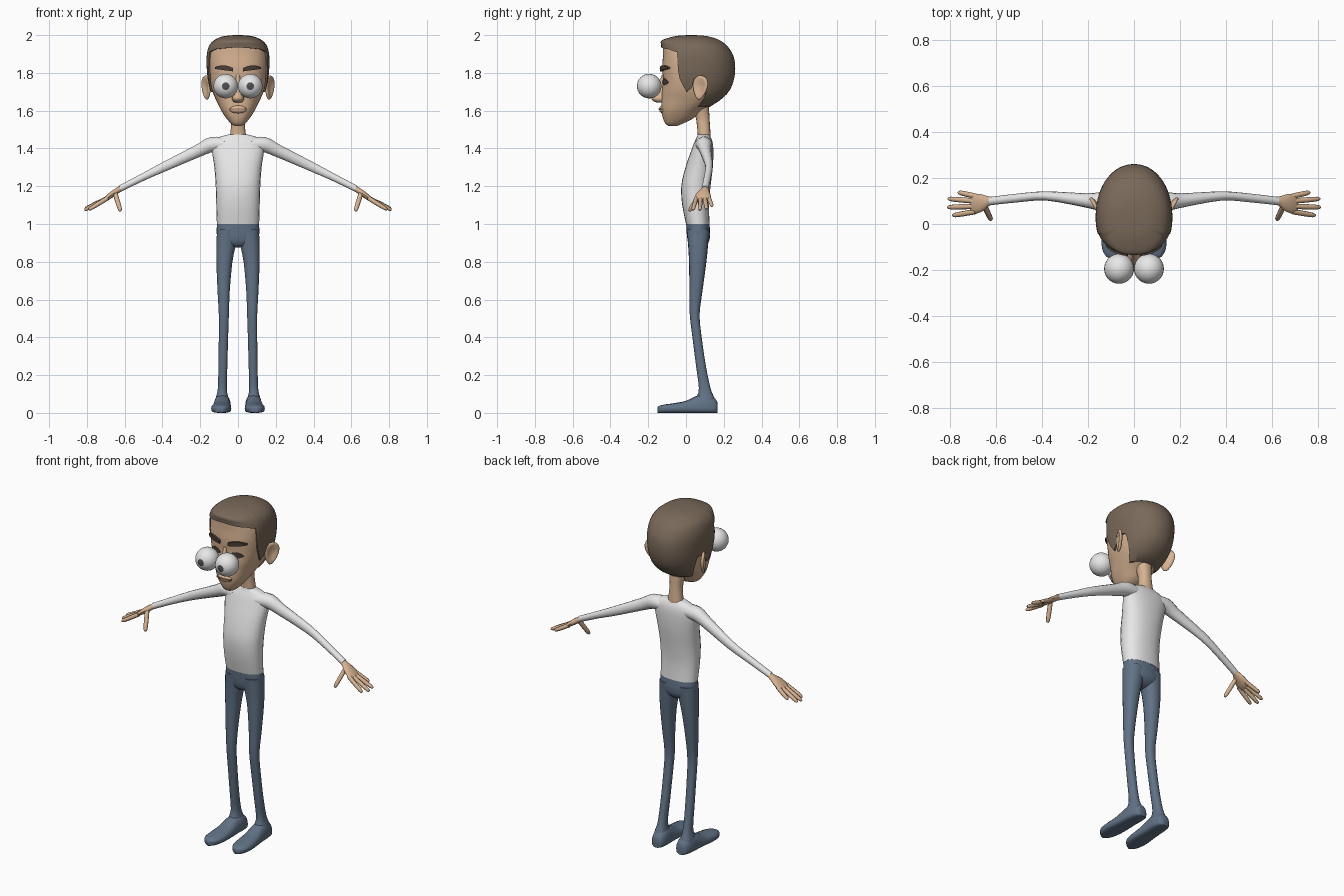
import bpy, bmesh, math
from mathutils import Vector, Matrix

cube = bpy.data.objects.get("Cube")
if cube:
    bpy.data.objects.remove(cube, do_unlink=True)


def material(name, *rgb):
    m = bpy.data.materials.new(name)
    m.use_nodes = True
    m.diffuse_color = (*rgb, 1)
    m.node_tree.nodes["Principled BSDF"].inputs["Base Color"].default_value = (*rgb, 1)
    return m


SKIN = material("skin", .68, .45, .29)
SHIRT = material("white_shirt", .8, .8, .8)
PANTS = material("blue_grey_trousers", .12, .17, .24)
HAIR = material("brown_hair", .19, .14, .10)
BROW = material("dark_brown", .07, .05, .04)
LIPS = material("lip_brown", .38, .22, .14)
IRIS = material("dark_grey_iris", .08, .08, .08)


def finish(name, bm, *mats, angle=50):
    bmesh.ops.recalc_face_normals(bm, faces=bm.faces)
    mesh = bpy.data.meshes.new(name)
    bm.to_mesh(mesh)
    bm.free()
    for m in mats:
        mesh.materials.append(m)
    ob = bpy.data.objects.new(name, mesh)
    bpy.context.collection.objects.link(ob)
    bpy.ops.object.select_all(action="DESELECT")
    ob.select_set(True)
    bpy.context.view_layer.objects.active = ob
    bpy.ops.object.shade_smooth_by_angle(angle=math.radians(angle))
    return ob


def loft(name, rings, mat, caps=(True, True), angle=50):
    bm = bmesh.new()
    rows = [[bm.verts.new(p) for p in r] for r in rings]
    n = len(rows[0])
    for a, b in zip(rows, rows[1:]):
        for i in range(n):
            j = (i + 1) % n
            bm.faces.new((a[i], a[j], b[j], b[i]))
    for use, row in zip(caps, (rows[0], rows[-1])):
        if use:
            bm.faces.new(row)
    return finish(name, bm, mat, angle=angle)


def smooth_rows(rows, k=3):
    """Catmull-Rom resampling of a list of number tuples."""
    p = [Vector(r) for r in rows]
    out = []
    for i in range(len(p) - 1):
        a, b, c, d = p[max(i - 1, 0)], p[i], p[i + 1], p[min(i + 2, len(p) - 1)]
        for s in range(k):
            t = s / k
            out.append(b + (c - a) * (t / 2) + (a * 2 - b * 5 + c * 4 - d) * (t * t / 2)
                       + (b * 3 - a - c * 3 + d) * (t ** 3 / 2))
    return out + [p[-1]]


def spow(v, e):
    return math.copysign(abs(v) ** e, v)


def section(row, a, n_front=2.3, n_back=2.3, mid=None, grow=0):
    """Point on a level section (z, half width, front y, back y, centre x); angle 0 faces front."""
    z, w, f, b, cx = row
    c = (f + b) / 2 if mid is None else min(mid, (f + b) / 2)
    front = math.cos(a) >= 0
    e = 2 / (n_front if front else n_back)
    depth = (c - f if front else b - c) + grow
    return Vector((cx + (w + grow) * spow(math.sin(a), e), c - depth * spow(math.cos(a), e), z))


def body(name, rows, mat, sides=24):
    rings = [[section(r, math.tau * i / sides) for i in range(sides)] for r in smooth_rows(rows)]
    return loft(name, rings, mat)


def tube(name, path, mat, s=1, sides=14, k=3):
    """Limb along (x, y, z, radius across y, radius in the other direction)."""
    pts = smooth_rows(path, k)
    pos = [Vector((p[0] * s, p[1], p[2])) for p in pts]
    rings = []
    for i, p in enumerate(pts):
        t = (pos[min(i + 1, len(pos) - 1)] - pos[max(i - 1, 0)]).normalized()
        v = t.cross(Vector((0, 1, 0))).normalized()
        u = v.cross(t)
        rings.append([pos[i] + u * (p[3] * math.cos(a)) + v * (p[4] * math.sin(a))
                      for a in (math.tau * j / sides for j in range(sides))])
    return loft(name, rings, mat)


def finger(name, a, b, r, s):
    a, b = Vector(a), Vector(b)
    steps = ((0, r), (.5, r), (.9, r * .85), (1, r * .35))
    return tube(name, [(*a.lerp(b, t), q, q) for t, q in steps], SKIN, s, 8, 2)


# Torso, pelvis and neck
body("shirt_torso", [(1.0, .112, 0, .125, 0), (1.1, .115, -.02, .122, 0), (1.2, .118, -.025, .13, 0),
                     (1.3, .125, -.003, .142, 0), (1.39, .138, .028, .145, 0), (1.435, .135, .045, .14, 0),
                     (1.46, .10, .057, .13, 0), (1.475, .045, .062, .122, 0)], SHIRT)
body("trouser_pelvis", [(1.0, .111, .001, .124, 0), (.95, .113, .004, .128, 0), (.91, .10, .01, .122, 0),
                        (.885, .06, .025, .10, 0), (.875, .02, .05, .08, 0)], PANTS)
body("neck", [(1.44, .045, .065, .13, 0), (1.475, .042, .062, .13, 0), (1.52, .037, .058, .127, 0),
              (1.57, .036, .05, .124, 0), (1.65, .05, .02, .12, 0)], SKIN, 18)

# Head surface shared by the face and the hair
HEAD = smooth_rows([(1.518, .015, -.09, -.05, 0), (1.53, .036, -.108, -.02, 0), (1.56, .062, -.122, .04, 0),
                    (1.6, .088, -.13, .085, 0), (1.65, .113, -.13, .165, 0), (1.7, .135, -.127, .218, 0),
                    (1.76, .15, -.122, .244, 0), (1.83, .157, -.126, .252, 0), (1.89, .157, -.122, .242, 0),
                    (1.94, .146, -.122, .212, 0), (1.97, .122, -.122, .175, 0), (1.988, .088, -.075, .13, 0),
                    (1.997, .05, -.03, .085, 0), (2.0, .005, .025, .035, 0)])


def head_row(z):
    for a, b in zip(HEAD, HEAD[1:]):
        if z <= b[0]:
            return a.lerp(b, (z - a[0]) / max(b[0] - a[0], 1e-6))
    return HEAD[-1]


def head_point(row, a, grow=0):
    return section(row, a, 2.5, 2.1, .03, grow)


loft("head", [[head_point(r, math.tau * i / 48) for i in range(48)] for r in HEAD if r[0] < 1.95], SKIN)

# Hair cap with fringe, sideburns and nape following a hairline
HAIRLINE = [(0, 1.935), (45, 1.925), (66, 1.91), (70, 1.78), (84, 1.70), (90, 1.72),
            (93, 1.77), (110, 1.76), (115, 1.65), (123, 1.62), (180, 1.62)]


def hairline(deg):
    deg = min(deg, 360 - deg)
    for (a, za), (b, zb) in zip(HAIRLINE, HAIRLINE[1:]):
        if deg <= b:
            return za + (zb - za) * (deg - a) / (b - a)


angles = range(0, 360, 3)
hair = []
for i in range(1, 23):
    t = (i / 22) ** 2
    hair.append([head_point(head_row(2 - (2 - hairline(d)) * t), math.radians(d), .009) for d in angles])
hair.append([head_point(head_row(hairline(d)), math.radians(d), -.012) for d in angles])
loft("hair", hair, HAIR, (True, False), 40)


# Details laid on the face
def face_y(x, z):
    _, w, f, b, _ = head_row(z)
    c = min(.03, (f + b) / 2)
    return c - (c - f) * max(0, 1 - abs(x / w) ** 2.5) ** .4


def face_strip(name, top, bottom, x0, x1, mat, out=.006, steps=10):
    rings = []
    for i in range(steps + 1):
        t = i / steps
        x = x0 + (x1 - x0) * t
        zs = (bottom(t), top(t))
        rings.append([(x, face_y(x, z) - d, z) for z, d in ((zs[0], -.004), (zs[0], out), (zs[1], out), (zs[1], -.004))])
    return loft(name, rings, mat, angle=30)


def ball(name, centre, scale, mats, rot=None, shape=None, paint=None, seg=24, ring=20):
    bm = bmesh.new()
    bmesh.ops.create_uvsphere(bm, u_segments=seg, v_segments=ring, radius=1)
    bmesh.ops.rotate(bm, verts=bm.verts, matrix=Matrix.Rotation(math.pi / 2, 3, "X"))
    for f in bm.faces:
        f.material_index = int(bool(paint and paint(f.calc_center_median())))
    for v in bm.verts:
        if shape:
            shape(v)
        v.co = Vector(c * k for c, k in zip(v.co, scale))
        v.co = (rot @ v.co if rot else v.co) + Vector(centre)
    return finish(name, bm, *mats, angle=60)


body("nose", [(1.79, .012, -.128, -.09, 0), (1.73, .014, -.15, -.09, 0), (1.69, .024, -.174, -.09, 0),
              (1.665, .032, -.184, -.09, 0), (1.648, .024, -.168, -.09, 0), (1.642, .01, -.145, -.1, 0)], SKIN, 16)
ball("lips", (0, -.122, 1.607), (.045, .02, .022), [SKIN])
face_strip("mouth_line", lambda t: 1.611, lambda t: 1.605, -.046, .046, LIPS, .015)

for s, side in ((1, "left"), (-1, "right")):
    # Eyes, sockets and brows
    ball(side + "_eye", (.065 * s, -.195, 1.73), (.065,) * 3, [SHIRT, IRIS], paint=lambda c: c.y < -.955)
    arch = lambda t: .022 * math.sin(math.pi * t) ** .7
    face_strip(side + "_eye_socket", lambda t: 1.75 + arch(t), lambda t: 1.748 - arch(t) * .5,
               .03 * s, .105 * s, BROW, .003)
    face_strip(side + "_brow", lambda t: 1.826 + .014 * math.sin(math.pi * t * .9),
               lambda t: 1.808 + .013 * t, .027 * s, .122 * s, BROW, .014)

    # Ear with a hollowed outer face
    def bowl(v, s=s):
        if v.co.x * s > 0:
            v.co.x *= 1.3 * (v.co.y ** 2 + v.co.z ** 2) - .1
        v.co.y *= .8 + .25 * v.co.z
    turn = Matrix.Rotation(-s * .5, 3, "Z") @ Matrix.Rotation(-.15, 3, "X")
    ball(side + "_ear", (.168 * s, .075, 1.722), (.016, .052, .065), [SKIN], turn, bowl)

    # Arm and hand
    tube(side + "_sleeve", [(.07, .09, 1.42, .045, .038), (.14, .097, 1.42, .042, .041),
                            (.21, .103, 1.388, .031, .034), (.38, .122, 1.308, .02, .026),
                            (.5, .114, 1.25, .019, .02), (.625, .10, 1.187, .018, .017)], SHIRT, s)
    tube(side + "_palm", [(.6, .102, 1.197, .015, .013), (.63, .10, 1.182, .02, .015),
                          (.665, .093, 1.158, .038, .016), (.695, .088, 1.136, .043, .013),
                          (.71, .088, 1.126, .036, .008)], SKIN, s)
    tips = [("index", (.69, .054, 1.137), (.79, .037, 1.076)), ("middle", (.695, .077, 1.136), (.812, .073, 1.074)),
            ("ring", (.695, .1, 1.136), (.81, .11, 1.08)), ("little", (.685, .12, 1.14), (.766, .138, 1.095))]
    for name, a, b in tips:
        finger(f"{side}_{name}_finger", a, b, .0115, s)
    finger(side + "_thumb", (.65, .075, 1.16), (.622, .018, 1.068), .0125, s)

    # Leg and foot
    body(side + "_trouser_leg", [(.97, .055, .003, .125, .056 * s), (.9, .053, .01, .118, .062 * s),
                                 (.8, .043, .016, .108, .072 * s), (.65, .033, .018, .088, .076 * s),
                                 (.52, .027, .02, .072, .075 * s), (.4, .025, .034, .083, .077 * s),
                                 (.25, .024, .053, .105, .08 * s), (.13, .024, .068, .13, .083 * s),
                                 (.08, .034, .055, .15, .084 * s), (.05, .04, .05, .155, .084 * s)], PANTS, 18)
    foot = smooth_rows([(.168, .08, .02, .05), (.155, .08, .036, .075), (.11, .082, .045, .1), (.06, .084, .046, .092),
                        (.0, .086, .05, .064), (-.06, .089, .053, .052), (-.11, .091, .047, .045),
                        (-.14, .092, .03, .038), (-.15, .092, .012, .03)])
    rings = []
    for y, cx, w, top in foot:
        ring = []
        for i in range(16):
            a = math.tau * i / 16
            up = math.sin(a)
            ring.append((s * cx + w * spow(math.cos(a), .7), y, .025 + (top - .025) * up if up > 0 else .025 + .025 * spow(up, .5)))
        rings.append(ring)
    loft(side + "_foot", rings, PANTS)
